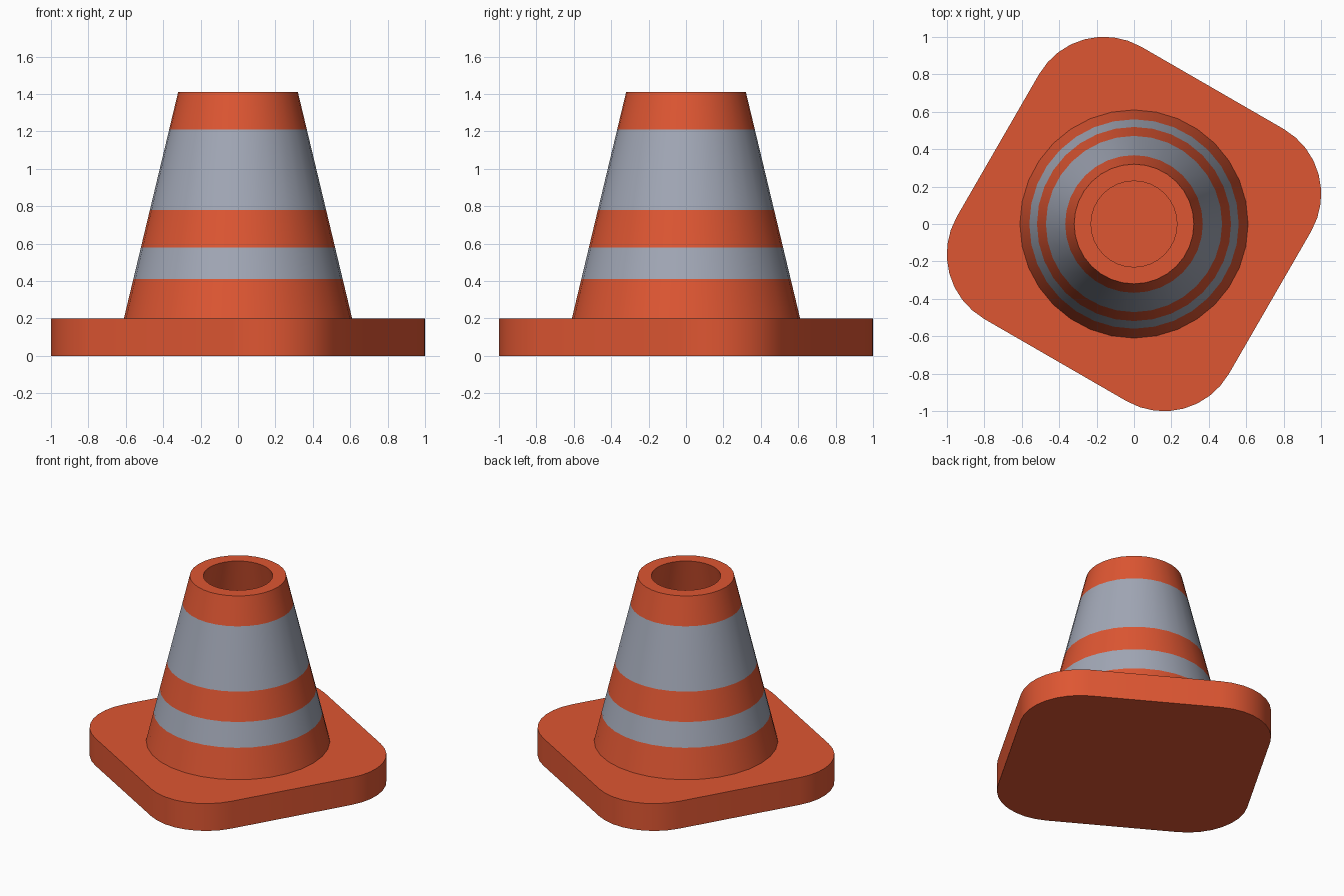
import bpy, bmesh, math

if "Cube" in bpy.data.objects:
    bpy.data.objects.remove(bpy.data.objects["Cube"])


def material(name, rgb):
    m = bpy.data.materials.new(name)
    m.diffuse_color = (*rgb, 1)
    m.use_nodes = True
    m.node_tree.nodes["Principled BSDF"].inputs["Base Color"].default_value = m.diffuse_color
    return m


ORANGE = material("safety orange", (0.73, 0.093, 0.032))
GREY = material("reflective grey", (0.36, 0.39, 0.47))


def finish(name, bm, mats):
    """Smooth shade with sharp edges kept, then link the object."""
    bmesh.ops.recalc_face_normals(bm, faces=bm.faces)
    for f in bm.faces:
        f.smooth = True
    for e in bm.edges:
        e.smooth = e.calc_face_angle(0) < math.radians(30)
    me = bpy.data.meshes.new(name)
    bm.to_mesh(me)
    bm.free()
    for m in mats:
        me.materials.append(m)
    ob = bpy.data.objects.new(name, me)
    bpy.context.collection.objects.link(ob)
    return ob


# Base plate: rounded square turned 30 degrees
bm = bmesh.new()
C, R, H, STEPS = 0.44, 0.40, 0.20, 8
outline = []
for k in range(4):
    mid = math.radians(15 + 90 * k)
    cx, cy = C * math.sqrt(2) * math.cos(mid), C * math.sqrt(2) * math.sin(mid)
    for i in range(STEPS + 1):
        a = mid + math.radians(-45 + 90 * i / STEPS)
        outline.append(bm.verts.new((cx + R * math.cos(a), cy + R * math.sin(a), 0)))
bottom = bm.faces.new(outline)
ext = bmesh.ops.extrude_face_region(bm, geom=[bottom], use_keep_orig=True)
top = [v for v in ext["geom"] if isinstance(v, bmesh.types.BMVert)]
bmesh.ops.translate(bm, verts=top, vec=(0, 0, H))
finish("base_plate", bm, [ORANGE])

# Hollow cone: (radius, height) profile turned about z, closed into a loop
TOP, SEG = 1.41, 32


def outer(z):
    return 0.61 + (0.32 - 0.61) * (z - H) / (TOP - H)


profile = [(outer(z), z) for z in (H, 0.41, 0.58, 0.78, 1.21, TOP)]
profile += [(0.23, TOP), (0.52, H)]
bm = bmesh.new()
rings = []
for r, z in profile:
    rings.append([bm.verts.new((r * math.cos(2 * math.pi * i / SEG),
                                r * math.sin(2 * math.pi * i / SEG), z))
                  for i in range(SEG)])
for k in range(len(rings)):
    a, b = rings[k], rings[(k + 1) % len(rings)]
    for i in range(SEG):
        j = (i + 1) % SEG
        f = bm.faces.new((a[i], a[j], b[j], b[i]))
        f.material_index = 1 if k in (1, 3) else 0  # reflective bands
finish("cone_body", bm, [ORANGE, GREY])
